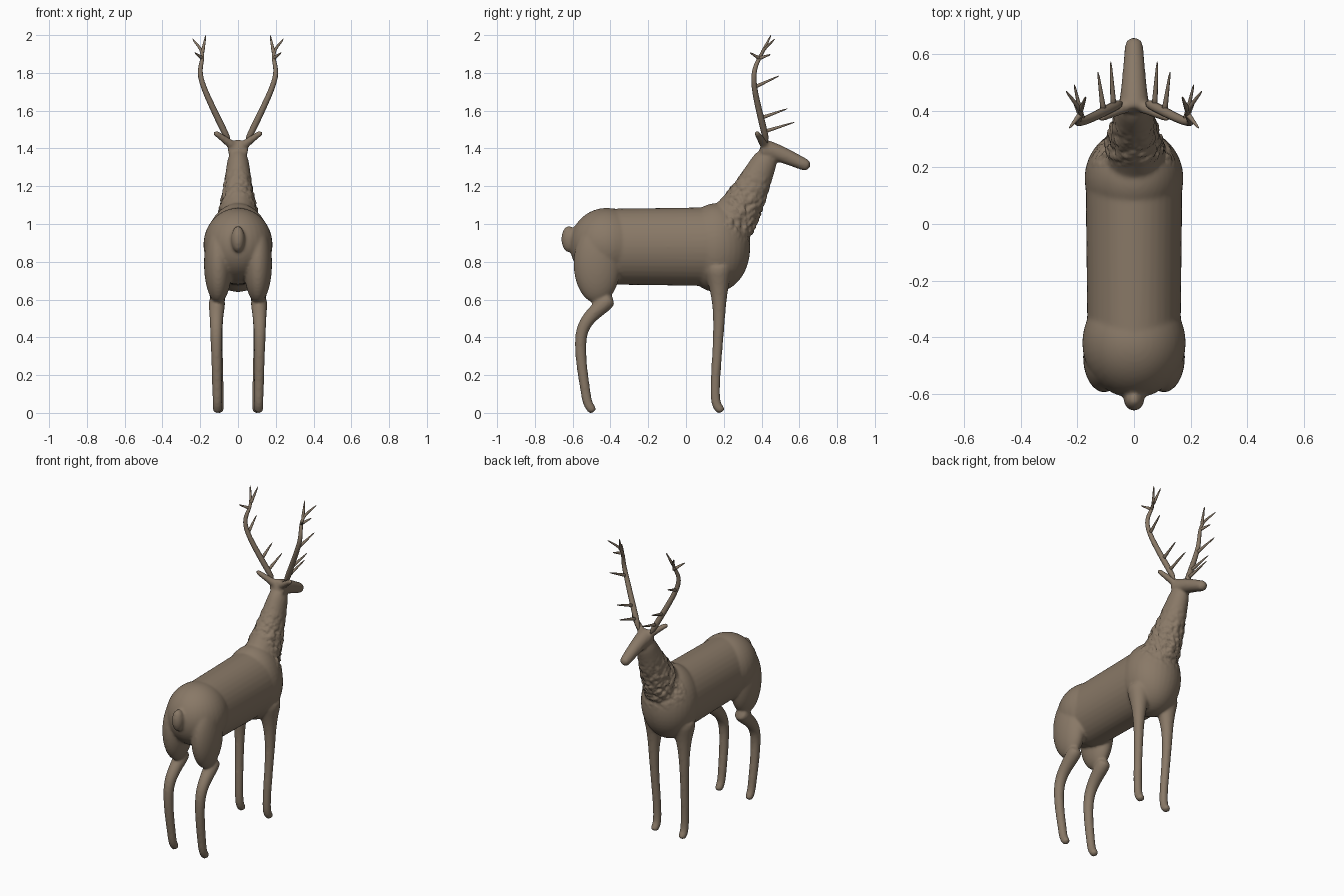
import bpy, bmesh, math
from mathutils import Vector, Matrix, noise

if "Cube" in bpy.data.objects:
    bpy.data.objects.remove(bpy.data.objects["Cube"])

hide = bpy.data.materials.new("brown hide")
hide.use_nodes = True
hide.diffuse_color = (.25, .19, .135, 1)
shader = hide.node_tree.nodes["Principled BSDF"]
shader.inputs["Base Color"].default_value = hide.diffuse_color

BOTH_SIDES = (1, -1)
MIDDLE = (1,)
STEPS = 10


def smooth_path(joints):
    """Points of a smooth curve that runs through every joint."""
    points = [Vector(joint) for joint in joints]
    before = points[0] * 2 - points[1]
    after = points[-1] * 2 - points[-2]
    points = [before, *points, after]
    path = []
    for a, b, c, d in zip(points, points[1:], points[2:], points[3:]):
        for step in range(STEPS):
            t = step / STEPS
            bend = (a * 2 - b * 5 + c * 4 - d) + ((b - c) * 3 + d - a) * t
            path.append(b + (c - a + bend * t) * t / 2)
    path.append(points[-2])
    return path


def limb(bm, joints, thickness, sides, width=1, segments=20):
    """Round-ended tube along the joints; thickness is a function from start to end."""
    path = smooth_path(joints)
    last = len(path) - 1
    for side in sides:
        rings = []
        for i, centre in enumerate(path):
            t = i / last
            along = (path[min(i + 1, last)] - path[max(i - 1, 0)]).normalized()
            across = Vector((1, 0, 0))
            across = (across - along * along.x).normalized()
            up = along.cross(across)
            rounding = math.sqrt(1 - (2 * t - 1) ** 16)
            radius = max(thickness(t) * rounding, .001)
            ring = []
            for k in range(segments):
                angle = math.tau * k / segments
                point = centre + (across * math.cos(angle) * width + up * math.sin(angle)) * radius
                point.x *= side
                ring.append(bm.verts.new(point))
            rings.append(ring)
        for ring, following in zip(rings, rings[1:]):
            for k in range(segments):
                bm.faces.new((ring[k - 1], ring[k], following[k], following[k - 1]))
        bm.faces.new(rings[0])
        bm.faces.new(rings[-1])


def ball(bm, centre, radii, sides):
    """Ellipsoid muscle mass."""
    for side in sides:
        place = Matrix.Translation((centre[0] * side, centre[1], centre[2]))
        bmesh.ops.create_uvsphere(bm, u_segments=32, v_segments=24, radius=1,
                                  matrix=place @ Matrix.Diagonal((*radii, 1)))


def taper(start, end, power=1):
    """Thickness rule that falls from start to end."""
    return lambda t: end + (start - end) * (1 - t) ** power


def finish(bm, name):
    bmesh.ops.recalc_face_normals(bm, faces=bm.faces)
    mesh = bpy.data.meshes.new(name)
    bm.to_mesh(mesh)
    bm.free()
    mesh.materials.append(hide)
    part = bpy.data.objects.new(name, mesh)
    bpy.context.collection.objects.link(part)
    bpy.ops.object.select_all(action="DESELECT")
    bpy.context.view_layer.objects.active = part
    part.select_set(True)
    return part


bm = bmesh.new()

# Torso: barrel, rump, chest and short tail
limb(bm, [(0, -.5, .88), (0, -.1, .88), (0, .2, .88)], taper(.2, .21), MIDDLE, width=.82, segments=36)
ball(bm, (0, -.42, .89), (.183, .195, .195), MIDDLE)
ball(bm, (0, .16, .875), (.175, .18, .235), MIDDLE)
ball(bm, (0, -.62, .92), (.036, .04, .07), MIDDLE)

# Neck, head and ears
throat, nape = Vector((0, .2, .95)), Vector((0, .44, 1.38))
limb(bm, [throat, (0, .32, 1.14), nape], taper(.14, .06), MIDDLE, width=.85)
limb(bm, [(0, .39, 1.4), (0, .5, 1.37), (0, .66, 1.3)], taper(.058, .03), MIDDLE)
limb(bm, [(.02, .42, 1.41), (.13, .37, 1.49)], taper(.025, .014), BOTH_SIDES)

# Hind legs: thigh, then stifle, hock, fetlock and toe
ball(bm, (.105, -.47, .79), (.075, .125, .21), BOTH_SIDES)
limb(bm, [(.11, -.39, .62), (.115, -.55, .43), (.11, -.53, .1), (.11, -.49, 0)],
     taper(.05, .025, power=3), BOTH_SIDES)

# Forelegs: shoulder, knee, fetlock and toe
limb(bm, [(.1, .17, .8), (.11, .175, .5), (.1, .155, .1), (.1, .19, 0)],
     taper(.1, .025, power=6), BOTH_SIDES)

# Blend the parts into one skin
body = finish(bm, "body")
blend = body.modifiers.new("blend", "REMESH")
blend.mode = "VOXEL"
blend.voxel_size = .008
soften = body.modifiers.new("soften", "SMOOTH")
soften.iterations = 8
for modifier in (blend, soften):
    bpy.ops.object.modifier_apply(modifier=modifier.name)

# Shaggy mane: ruffle the neck, fading out towards both ends
neck = nape - throat
for vertex in body.data.vertices:
    along = (vertex.co - throat).dot(neck) / neck.length_squared
    fade = min(1, along * 5, (.8 - along) * 2, (vertex.co.y - .2) * 20)
    if fade > 0:
        tuft = noise.noise(vertex.co * 36) + noise.noise(vertex.co * 75) / 2
        vertex.co += vertex.normal * fade * (tuft * .014 + .003)
bpy.ops.object.shade_smooth()

# Antlers: curved beam, with tines that branch from points along it
bm = bmesh.new()
beam_joints = [(.04, .43, 1.42), (.19, .36, 1.75), (.19, .4, 1.9), (.24, .47, 1.98)]
beam = smooth_path(beam_joints)
limb(bm, beam_joints, taper(.019, .004), BOTH_SIDES, segments=12)


def tine(step, reach):
    root = beam[step]
    limb(bm, [root, root + Vector(reach)], taper(.011, .003), BOTH_SIDES, segments=10)


tine(2, (.01, .16, .05))
tine(4, (.02, .14, .05))
tine(9, (.03, .13, .06))
tine(18, (.04, -.05, .03))
tine(18, (.03, .06, .02))
tine(20, (-.02, .05, .1))
finish(bm, "antlers")
bpy.ops.object.shade_smooth_by_angle(angle=math.radians(50))
